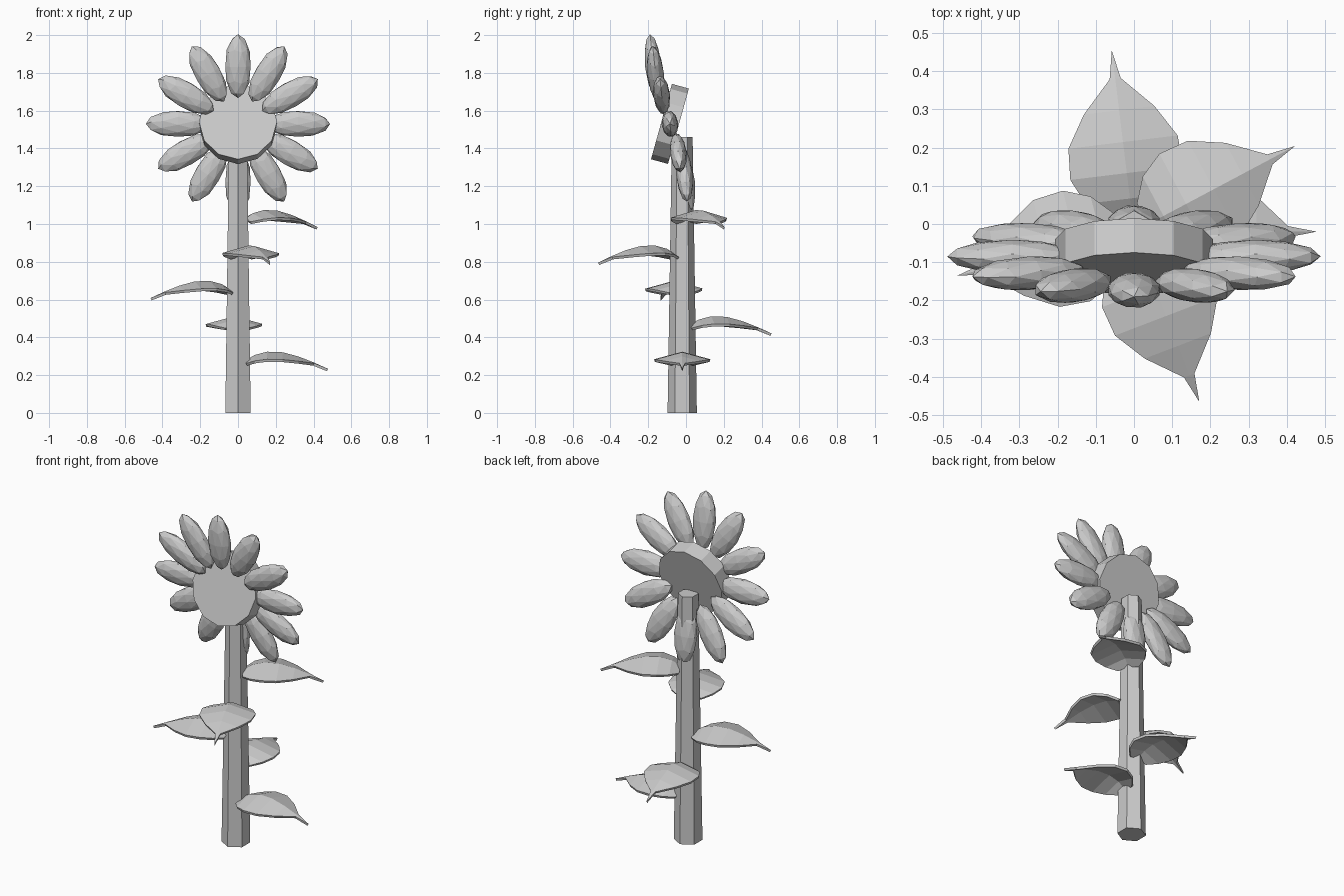
import bpy, bmesh, math
from mathutils import Matrix, Vector

if "Cube" in bpy.data.objects:
    bpy.data.objects.remove(bpy.data.objects["Cube"])

# One flat grey for the whole flower
grey = bpy.data.materials.new("light grey")
grey.diffuse_color = (0.6, 0.6, 0.6, 1)
grey.use_nodes = True
grey.node_tree.nodes["Principled BSDF"].inputs["Base Color"].default_value = grey.diffuse_color


def make_object(name, bm):
    bmesh.ops.recalc_face_normals(bm, faces=bm.faces)
    mesh = bpy.data.meshes.new(name)
    bm.to_mesh(mesh)
    bm.free()
    mesh.materials.append(grey)
    obj = bpy.data.objects.new(name, mesh)
    bpy.context.collection.objects.link(obj)
    return obj


def cone(name, sides, r1, r2, depth, matrix):
    bm = bmesh.new()
    bmesh.ops.create_cone(bm, cap_ends=True, segments=sides, radius1=r1,
                          radius2=r2, depth=depth, matrix=matrix)
    return make_object(name, bm)


def rot(deg, axis):
    return Matrix.Rotation(math.radians(deg), 4, axis)


# Tapered six-sided stem, a corner facing front
STEM_Y = -0.02
cone("stem", 6, 0.0775, 0.055, 1.46,
     Matrix.Translation((0, STEM_Y, 0.73)))

# Twelve-sided seed disc, leaning back
head = Matrix.Translation((0, -0.085, 1.53))
cone("seed_disc", 12, 0.207, 0.207, 0.093,
     head @ rot(-15.5, 'X') @ rot(90, 'X'))

# Ring of petals, leaning forward
for i in range(12):
    spin = rot(30 * i, 'Y')
    centre = rot(16, 'X') @ spin @ Vector((0, 0, 0.318))
    bm = bmesh.new()
    bmesh.ops.create_icosphere(
        bm, subdivisions=2, radius=1,
        matrix=head @ Matrix.Translation(centre) @ rot(6, 'X') @ spin
        @ Matrix.Diagonal((0.07, 0.044, 0.17, 1)))
    make_object(f"petal_{i + 1}", bm)

# Leaf stations: distance from stem axis, half width, midrib height
LEAF = [(0.045, 0.06, 0.0), (0.09, 0.115, 0.028), (0.155, 0.147, 0.045),
        (0.235, 0.142, 0.042), (0.318, 0.091, 0.02), (0.40, 0.013, -0.012)]
TIP = (0.474, 0, -0.045)


def leaf(name, angle, z):
    bm = bmesh.new()
    rows = []
    for u, w, h in LEAF:
        edge = h - 0.27 * w
        rows.append([bm.verts.new(p) for p in
                     ((u, -w, edge), (u, 0, h), (u, w, edge))])
    for a, b in zip(rows, rows[1:]):
        for k in range(2):
            bm.faces.new((a[k], b[k], b[k + 1], a[k + 1]))
    tip = bm.verts.new(TIP)
    for k in range(2):
        bm.faces.new((rows[-1][k], tip, rows[-1][k + 1]))
    obj = make_object(name, bm)
    obj.matrix_world = Matrix.Translation((0, STEM_Y, z)) @ rot(angle, 'Z')
    thick = obj.modifiers.new("thickness", 'SOLIDIFY')
    thick.thickness = 0.014
    thick.offset = 0


# Leaves spiral up the stem
for i in range(5):
    leaf(f"leaf_{i + 1}", 97 * i, 0.272 + 0.1875 * i)
